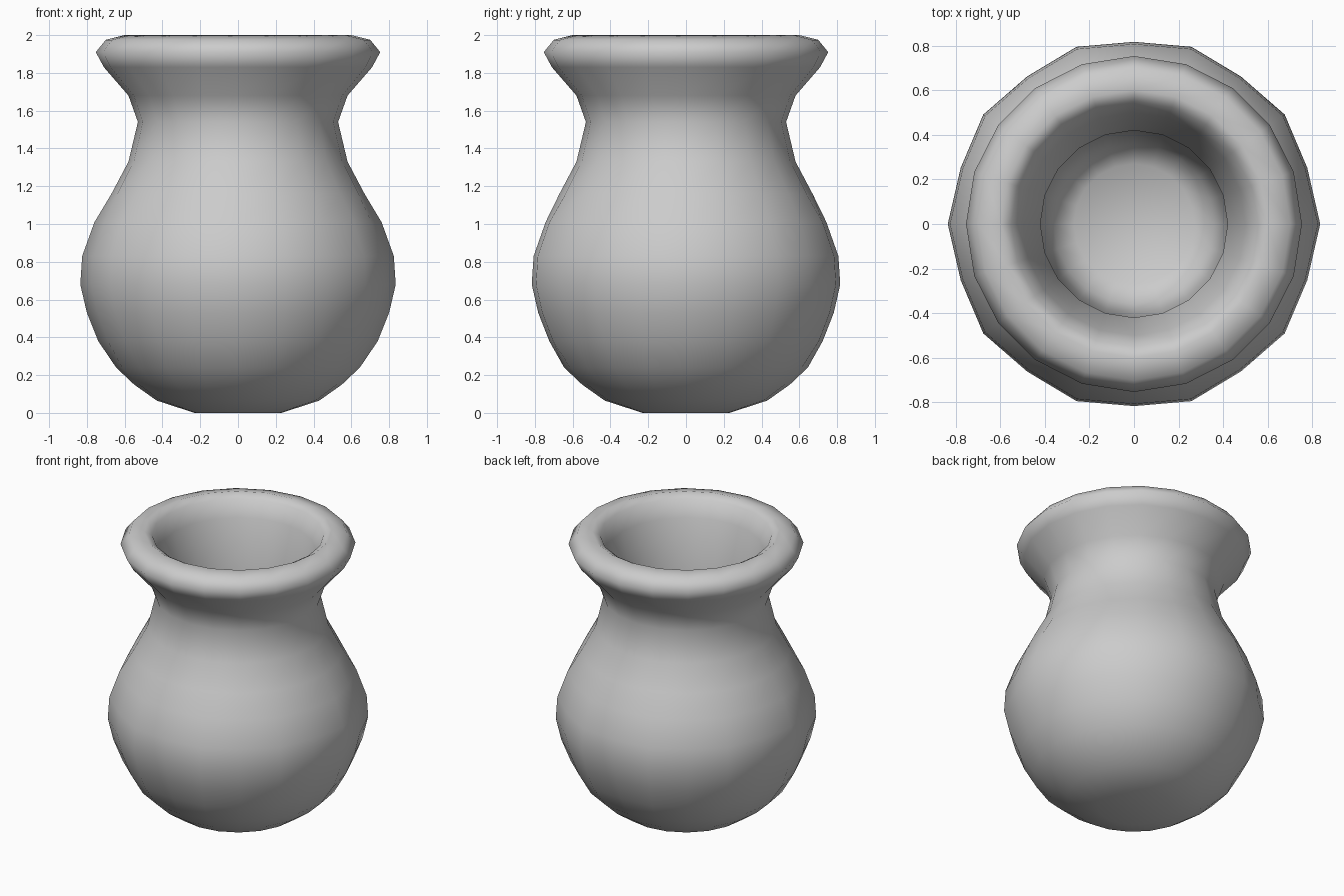
import bpy, bmesh, math

if "Cube" in bpy.data.objects:
    bpy.data.objects.remove(bpy.data.objects["Cube"])

SIDES = 20

# Outer silhouette from foot to lip (radius, height)
outer = [(0.23, 0.0), (0.43, 0.065), (0.55, 0.15), (0.645, 0.24), (0.74, 0.38),
         (0.80, 0.53), (0.835, 0.68), (0.825, 0.83), (0.76, 1.01), (0.67, 1.16),
         (0.58, 1.33), (0.53, 1.54), (0.58, 1.68), (0.71, 1.83), (0.753, 1.91),
         (0.70, 1.975), (0.60, 2.0)]
# Inner wall from lip down to the floor
inner = [(0.55, 1.97), (0.50, 1.86), (0.47, 1.72), (0.42, 1.54), (0.42, 1.2),
         (0.415, 0.8), (0.40, 0.45), (0.36, 0.27), (0.27, 0.20)]


def lathe(name, profile):
    bm = bmesh.new()
    rings = []
    for r, z in profile:
        ring = []
        for i in range(SIDES):
            a = 2 * math.pi * i / SIDES
            # the belly is slightly faceted, close to ten-sided
            k = 0.978 if (i % 2 and r > 0.72 and z < 1.2) else 1.0
            ring.append(bm.verts.new((r * k * math.cos(a), r * k * math.sin(a), z)))
        rings.append(ring)
    for lo, hi in zip(rings, rings[1:]):
        for i in range(SIDES):
            j = (i + 1) % SIDES
            bm.faces.new((lo[i], lo[j], hi[j], hi[i]))
    # foot and cavity floor
    bm.faces.new(list(reversed(rings[0])))
    bm.faces.new(rings[-1])
    bmesh.ops.recalc_face_normals(bm, faces=bm.faces)
    for f in bm.faces:
        f.smooth = True
    mesh = bpy.data.meshes.new(name)
    bm.to_mesh(mesh)
    bm.free()
    ob = bpy.data.objects.new(name, mesh)
    bpy.context.collection.objects.link(ob)
    return ob


lathe("vase", outer + inner)
